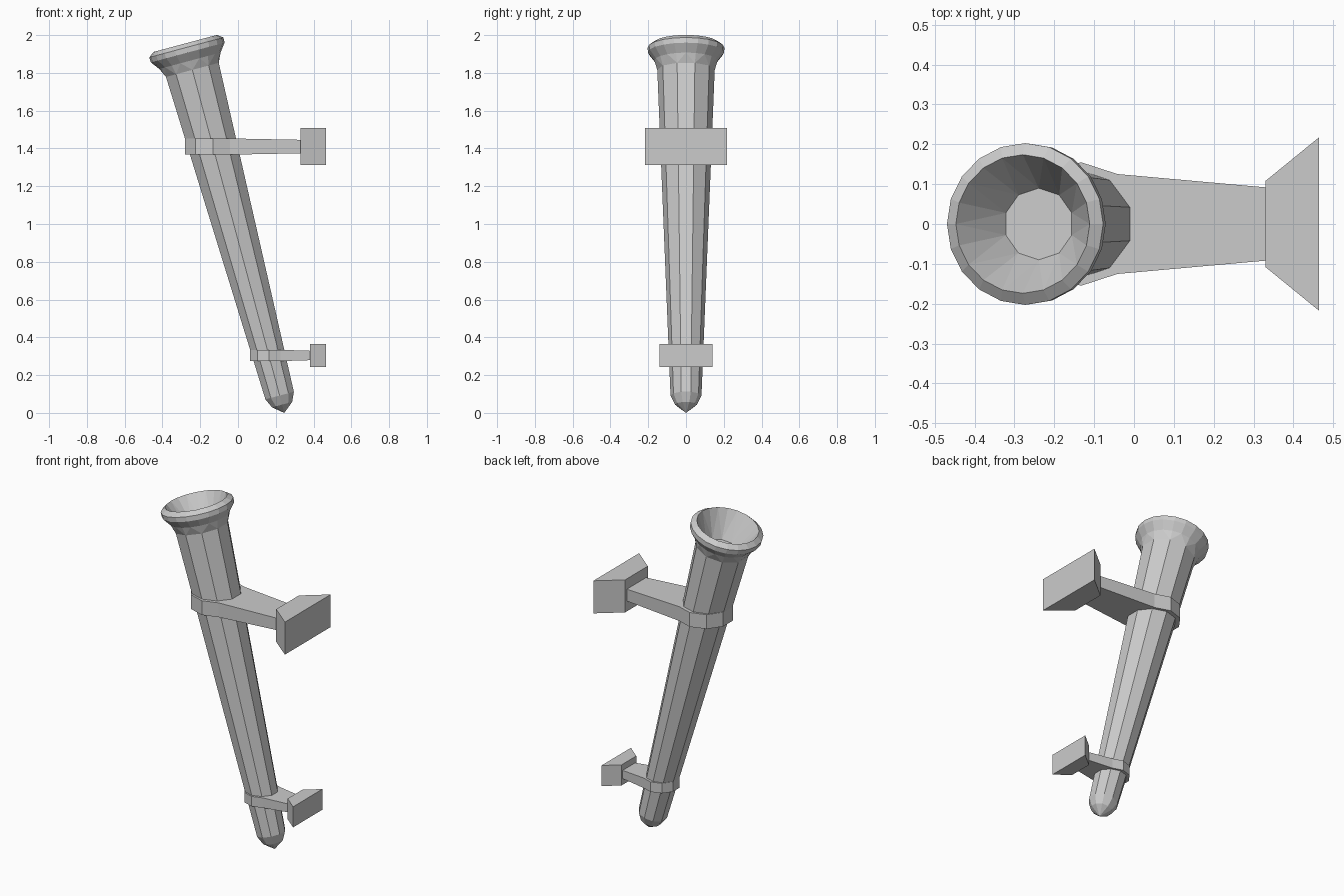
import bpy, bmesh
from math import sin, cos, radians, pi
from mathutils import Matrix

cube = bpy.data.objects.get("Cube")
if cube:
    bpy.data.objects.remove(cube, do_unlink=True)

grey = bpy.data.materials.new("light grey metal")
grey.use_nodes = True
colour = (0.6, 0.6, 0.6, 1)
grey.diffuse_color = colour
grey.node_tree.nodes["Principled BSDF"].inputs["Base Color"].default_value = colour

TILT = radians(-15)
TIP_X = 0.245


def finish(bm, name):
    bmesh.ops.recalc_face_normals(bm, faces=bm.faces)
    mesh = bpy.data.meshes.new(name)
    bm.to_mesh(mesh)
    bm.free()
    mesh.materials.append(grey)
    obj = bpy.data.objects.new(name, mesh)
    bpy.context.collection.objects.link(obj)
    return obj


def ring(bm, height, radius, sides):
    # vertices start half a side off +x on the ten-sided rings
    offset = pi / sides if sides == 10 else pi / 10
    return [bm.verts.new((radius * cos(offset + 2 * pi * i / sides),
                          radius * sin(offset + 2 * pi * i / sides), height))
            for i in range(sides)]


def bridge(bm, a, b):
    # join two rings; a ten-sided ring fans out to a twenty-sided one
    if len(a) > len(b):
        a, b = b, a
    n, step = len(a), len(b) // len(a)
    for i in range(n):
        j = (i + 1) % n
        if step == 1:
            bm.faces.new((a[i], a[j], b[j], b[i]))
        else:
            mid = b[2 * i + 1]
            bm.faces.new((a[i], mid, b[2 * i]))
            bm.faces.new((a[i], a[j], mid))
            bm.faces.new((a[j], b[2 * j], mid))


def prism(name, outline, low, high):
    # outline of (x, y, height scale) extruded symmetrically about mid height
    bm = bmesh.new()
    mid, half = (low + high) / 2, (high - low) / 2
    bottom = [bm.verts.new((x, y, mid - half * s)) for x, y, s in outline]
    top = [bm.verts.new((x, y, mid + half * s)) for x, y, s in outline]
    bm.faces.new(bottom)
    bm.faces.new(top)
    bridge(bm, bottom, top)
    return finish(bm, name)


# Torch body: pointed foot, tapered shaft, flared rim and hollow bowl
bm = bmesh.new()
profile = [(0.045, 0.058, 10), (0.095, 0.082, 10), (1.88, 0.152, 10),
           (1.93, 0.168, 20), (1.975, 0.202, 20), (2.003, 0.203, 20),
           (2.025, 0.174, 20), (1.87, 0.09, 10)]
rings = [ring(bm, *p) for p in profile]
tip = bm.verts.new((0, 0, 0))
for i in range(10):
    bm.faces.new((tip, rings[0][(i + 1) % 10], rings[0][i]))
for lower, upper in zip(rings, rings[1:]):
    bridge(bm, lower, upper)
bm.faces.new(rings[-1])
bm.transform(Matrix.Translation((TIP_X, 0, 0)) @ Matrix.Rotation(TILT, 4, 'Y'))
finish(bm, "torch_body")


# Wall brackets: collar with tapering arm, and a wedge-shaped wall block
def bracket(name, z, collar_r, collar_half, arm_x, arm_w, block_in, block_out, block_half):
    centre = TIP_X - z * 0.268
    angles = [radians(54 + 36 * i) for i in range(8)]
    outline = [(centre + collar_r * cos(a), collar_r * sin(a), 1) for a in angles]
    outline += [(arm_x, -arm_w, 0.83), (arm_x, arm_w, 0.83)]
    prism(name + "_collar_arm", outline, z - collar_half, z + collar_half)
    block = [(arm_x, -block_in, 1), (0.465, -block_out, 1),
             (0.465, block_out, 1), (arm_x, block_in, 1)]
    prism(name + "_wall_block", block, z - block_half, z + block_half)


bracket("upper", 1.41, 0.155, 0.043, 0.33, 0.092, 0.108, 0.218, 0.098)
bracket("lower", 0.304, 0.104, 0.03, 0.38, 0.06, 0.07, 0.14, 0.062)
